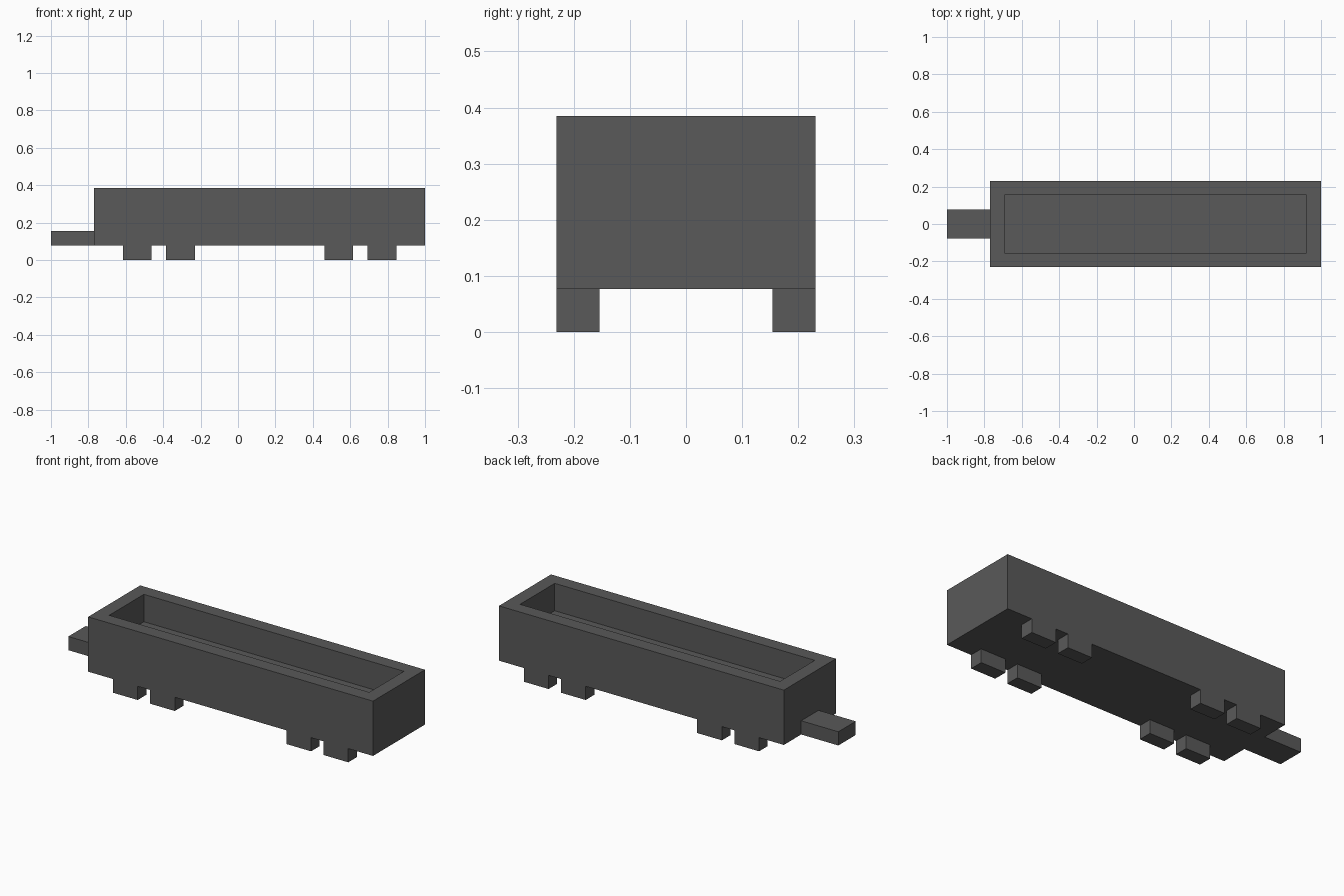
import bpy
import bmesh
from mathutils import Vector

cube = bpy.data.objects.get("Cube")
if cube:
    bpy.data.objects.remove(cube, do_unlink=True)

U = 1 / 13  # block unit: the whole wagon is 26 units long

grey = bpy.data.materials.new("dark_grey")
grey.use_nodes = True
colour = (0.1, 0.1, 0.1, 1)
grey.diffuse_color = colour
grey.node_tree.nodes["Principled BSDF"].inputs["Base Color"].default_value = colour


def box(name, low, high, rim=0, depth=0):
    """Box between two corners in units, optionally hollowed from the top."""
    low, high = Vector(low) * U, Vector(high) * U
    bm = bmesh.new()
    bmesh.ops.create_cube(bm, size=1)
    bmesh.ops.scale(bm, vec=high - low, verts=bm.verts)
    bmesh.ops.translate(bm, vec=(low + high) / 2, verts=bm.verts)
    if rim:
        bm.normal_update()
        top = max(bm.faces, key=lambda f: f.calc_center_median().z)
        # Inset the rim, then extrude the floor down for vertical inner walls
        bmesh.ops.inset_region(bm, faces=[top], thickness=rim * U, use_even_offset=True)
        floor = bmesh.ops.extrude_discrete_faces(bm, faces=[top])["faces"][0]
        bmesh.ops.translate(bm, vec=(0, 0, -depth * U), verts=floor.verts)
    mesh = bpy.data.meshes.new(name)
    bm.to_mesh(mesh)
    bm.free()
    mesh.materials.append(grey)
    obj = bpy.data.objects.new(name, mesh)
    bpy.context.collection.objects.link(obj)
    return obj


# Open wagon body with a recessed load bed
box("wagon_body", (-10, -3, 1), (13, 3, 5), rim=1, depth=2)

# Coupling bar
box("coupling_bar", (-13, -1, 1), (-10, 1, 2))

# Four wheel blocks along each side
for i, x in enumerate((-8, -5, 6, 9), 1):
    box(f"front_wheel_{i}", (x, -3, 0), (x + 2, -2, 1))
    box(f"back_wheel_{i}", (x, 2, 0), (x + 2, 3, 1))
